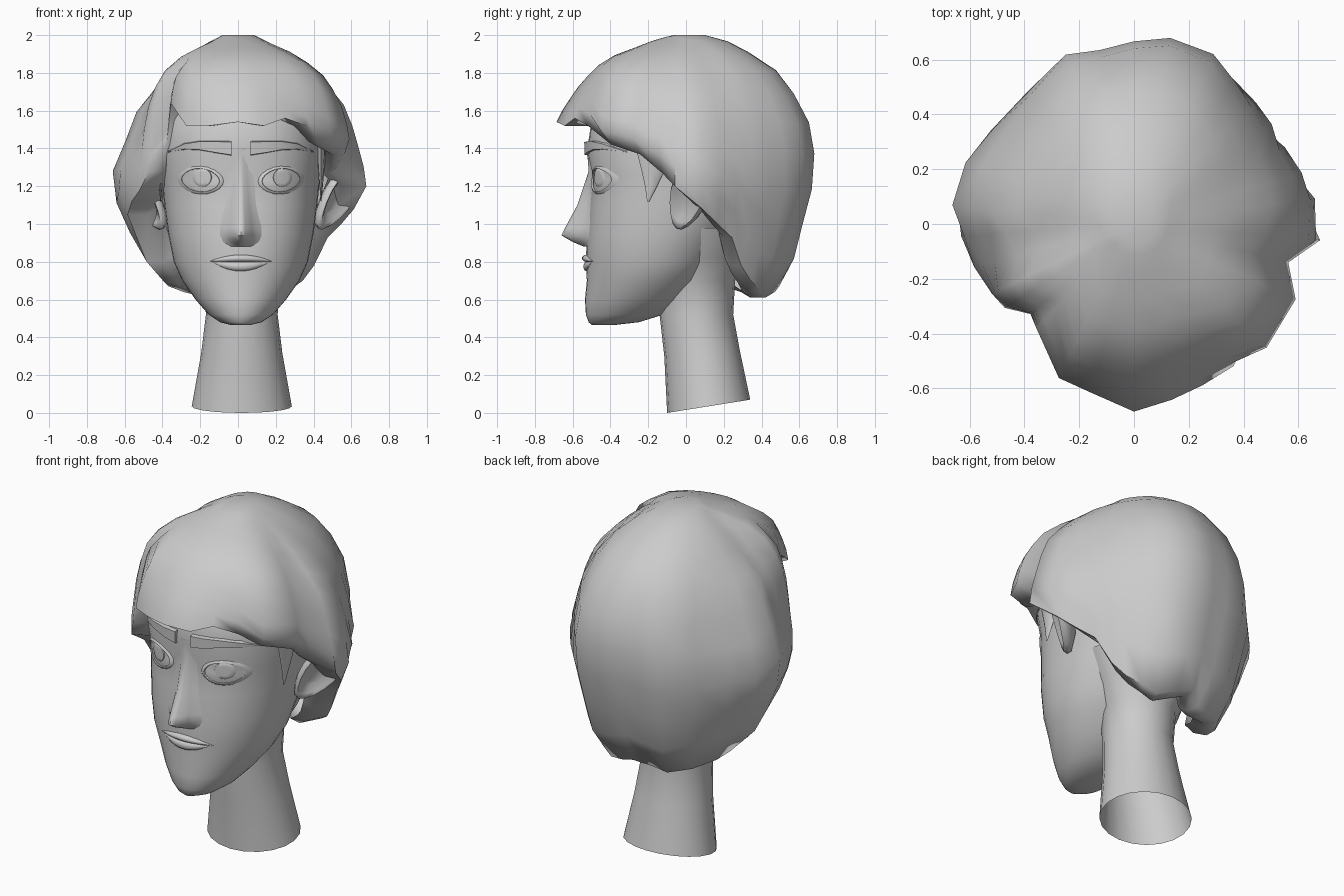
import bpy, math
from mathutils import Matrix, Vector

if "Cube" in bpy.data.objects:
    bpy.data.objects.remove(bpy.data.objects["Cube"])

grey = bpy.data.materials.new("plain grey")
grey.diffuse_color = (0.6, 0.6, 0.6, 1)
grey.use_nodes = True
grey.node_tree.nodes["Principled BSDF"].inputs["Base Color"].default_value = grey.diffuse_color
CX = 0.015  # face midline


def make(name, verts, faces, angle=60):
    me = bpy.data.meshes.new(name)
    me.from_pydata(verts, [], faces)
    me.materials.append(grey)
    ob = bpy.data.objects.new(name, me)
    bpy.context.collection.objects.link(ob)
    bpy.ops.object.select_all(action='DESELECT')
    ob.select_set(True)
    bpy.context.view_layer.objects.active = ob
    bpy.ops.object.mode_set(mode='EDIT')
    bpy.ops.mesh.select_all(action='SELECT')
    bpy.ops.mesh.normals_make_consistent(inside=False)
    bpy.ops.object.mode_set(mode='OBJECT')
    bpy.ops.object.shade_smooth_by_angle(angle=math.radians(angle))
    return ob


def loft(name, rings, closed=True, cap_start=False, cap_end=False, angle=60):
    n = len(rings[0])
    verts = [v for r in rings for v in r]
    faces = [(i * n + j, i * n + (j + 1) % n, (i + 1) * n + (j + 1) % n, (i + 1) * n + j)
             for i in range(len(rings) - 1) for j in range(n if closed else n - 1)]
    if cap_start:
        faces.append(tuple(range(n)))
    if cap_end:
        faces.append(tuple(range(len(verts) - n, len(verts))))
    return make(name, verts, faces, angle)


def lerp(table, z):
    """Interpolate rows of (key, values...) with ascending keys."""
    if z <= table[0][0]:
        return table[0][1:]
    for a, b in zip(table, table[1:]):
        if z <= b[0]:
            t = (z - a[0]) / (b[0] - a[0])
            return [p + (q - p) * t for p, q in zip(a[1:], b[1:])]
    return table[-1][1:]


# Head: height, half width, front, back, squareness
HEAD = [(.465, .05, -.50, -.38, 2), (.48, .11, -.515, -.25, 2), (.52, .17, -.53, -.12, 2),
        (.60, .24, -.535, 0, 2), (.70, .31, -.525, .10, 2), (.80, .355, -.53, .18, 2.1),
        (.95, .385, -.525, .25, 2.2), (1.1, .405, -.51, .35, 2.3), (1.25, .42, -.495, .40, 2.4),
        (1.38, .43, -.525, .45, 2.4), (1.55, .42, -.50, .45, 2.3), (1.75, .30, -.38, .35, 2)]


def mid_y(f, b):
    return max(f + .08, min(-.05, (f + b) / 2))


def face_y(x, z):
    hw, f, b, p = lerp(HEAD, z)
    c = mid_y(f, b)
    u = min(1, abs(x - CX) / hw)
    return c + (f - c) * (1 - u ** p) ** (1 / p)


def head_ring(z, n=40):
    hw, f, b, p = lerp(HEAD, z)
    c = mid_y(f, b)
    ring = []
    for i in range(n):
        a = 2 * math.pi * i / n
        co, si = math.cos(a), math.sin(a)
        x = math.copysign(abs(co) ** (2 / p), co) * hw
        y = math.copysign(abs(si) ** (2 / p), si)
        ring.append((CX + x, c + y * (b - c if y > 0 else c - f), z))
    return ring


loft("head", [head_ring(r[0]) for r in HEAD], cap_start=True, cap_end=True)

# Neck: centre y, height, x radius, y radius, rear lift
NECK = [(.12, 0, .265, .22, .07), (.085, .3, .215, .20, .03), (.055, .52, .19, .195, 0),
        (.06, .7, .20, .20, 0), (.08, .82, .27, .23, 0), (.09, .98, .34, .27, 0)]
loft("neck", [[(.02 + rx * math.cos(a), cy + ry * math.sin(a), z + lift * (1 + math.sin(a)) / 2)
               for a in [math.tau * i / 20 for i in range(20)]] for cy, z, rx, ry, lift in NECK])

# Nose: height, half width, ridge y
NOSE = [(1.40, .07, -.525), (1.28, .06, -.515), (1.1, .09, -.575), (.98, .115, -.64),
        (.94, .115, -.66), (.905, .10, -.60), (.88, .07, -.54)]
BELL = [(-1, 0), (-.75, .14), (-.5, .38), (-.2, .88), (0, 1), (.2, .88), (.5, .38), (.75, .14), (1, 0)]
loft("nose", [[(CX + u * w, (face_y(CX + u * w, z) + .004) * (1 - h) + y * h, z) for u, h in BELL]
              for z, w, y in NOSE], closed=False)


# Lips: tapered strips that follow the face
def lip(name, half, z0, height, depth):
    rings = []
    for i in range(13):
        u = -1 + i / 6
        x, s = CX + u * half, max(.02, 1 - u * u)
        rings.append([(x, face_y(x, z0) + .006 - depth * s * max(0, math.sin(a)) + .01 * min(0, math.sin(a)),
                       z0 + (.802 - z0) * u * u + height * s * math.cos(a))
                      for a in [math.tau * k / 10 for k in range(10)]])
    loft(name, rings, cap_start=True, cap_end=True)


lip("upper_lip", .17, .818, .02, .028)
lip("lower_lip", .16, .775, .026, .022)

for s, side in ((-1, "left"), (1, "right")):
    ex, ez = CX + s * .213, 1.232

    # Eye opening, lid rim and iris
    def almond(k, out, n=20):
        pts = []
        for i in range(n):
            a = math.tau * i / n
            x = ex + s * .105 * k * math.cos(a)
            z = ez + .064 * k * math.sin(a) * (.8 + .2 * abs(math.sin(a))) + .006 * math.cos(a)
            pts.append((x, face_y(x, z) - out, z))
        return pts
    loft(side + "_eyelid", [almond(1.2, -.004), almond(1.06, .010), almond(.97, .011), almond(.95, .002)])
    loft(side + "_eyeball", [almond(.97, .002), almond(.7, .007), almond(.3, .010), almond(.02, .011)], cap_end=True)
    ix = ex + .008
    loft(side + "_iris", [[(ix + r * math.cos(a), face_y(ix + r * math.cos(a), ez) - o, ez + .014 + r * math.sin(a))
                           for a in [math.tau * k / 16 for k in range(16)]]
                          for r, o in ((.052, .006), (.048, .013), (.03, .014))], cap_end=True)

    # Brow: distance from midline, bottom, top
    rings = []
    for d, lo, hi in ((.05, 1.36, 1.44), (.13, 1.372, 1.442), (.22, 1.388, 1.442), (.30, 1.39, 1.43), (.385, 1.375, 1.39)):
        x = CX + s * d
        fy = face_y(x, 1.4)
        rings.append([(x, fy + .02, lo), (x, fy - .016, lo + .006), (x, fy - .018, hi - .006), (x, fy + .02, hi)])
    loft(side + "_brow", rings, cap_start=True, cap_end=True, angle=40)

    # Ear: tilted flattened oval with a hollow and a narrow lobe
    rot = Matrix.Rotation(s * math.radians(21), 4, 'Y') @ Matrix.Rotation(-s * math.radians(38), 4, 'Z') \
        @ Matrix.Rotation(math.radians(-20), 4, 'X')
    rings = [[Vector((CX + s * .505, .01, 1.135)) + rot @ Vector((s * o, k * .11 * math.cos(a) * (1 + .25 * math.sin(a)),
              k * .195 * math.sin(a)))
              for a in [math.tau * i / 16 for i in range(16)]]
             for k, o in ((.5, -.06), (.95, -.015), (1, .012), (.9, .028), (.75, .02), (.5, -.005))]
    loft(side + "_ear", rings, cap_start=True, cap_end=True)

    # Sideburn: downward spike in front of the ear
    rings = [[(CX + s * (.425 + w * .28 * math.cos(a)), y + w * math.sin(a), z)
              for a in [math.tau * i / 8 for i in range(8)]]
             for z, y, w in ((1.42, -.17, .10), (1.28, -.175, .06), (1.2, -.185, .032), (1.12, -.20, .006))]
    loft(side + "_sideburn", rings, cap_end=True)

# Hair outline: direction in degrees, reach, lower edge height
HAIR = [(-90, .685, 1.54), (-78, .66, 1.52), (-67, .655, 1.56), (-55, .65, 1.52), (-43, .685, 1.42),
        (-25, .69, 1.37), (-14, .61, 1.27), (-5, .69, 1.2), (8, .675, 1.08), (17, .65, 1.0),
        (27, .625, .93), (36, .63, .78), (45, .636, .70), (55, .66, .65), (65, .70, .61), (79, .705, .64),
        (90, .68, .67), (101, .66, .63), (112, .685, .61), (129, .64, .64), (147, .635, .67),
        (160, .66, .69), (174, .69, .80), (184, .65, 1.05), (195, .61, 1.12), (206, .585, 1.18),
        (213, .567, 1.28), (221, .51, 1.42), (227, .55, 1.64), (244, .635, 1.52), (256, .64, 1.52)]
# Vertical swell of the hair: height, share of reach
FRONT = [(1.55, 1), (1.62, .94), (1.75, .81), (1.88, .62), (1.98, .24), (2, .1)]
BACK = [(.6, .6), (.7, .78), (1, .89), (1.28, 1), (1.45, .97), (1.6, .93), (1.8, .74), (1.9, .52), (1.96, .37), (2, .15)]
SIDE = [(.6, .48), (.7, .56), (.8, .70), (1, .87), (1.1, .93), (1.22, 1), (1.5, .89), (1.65, .80), (1.8, .60),
        (1.9, .42), (1.95, .28), (2, .13)]
LEFT = [(1.2, 1), (1.35, .98), (1.5, .93), (1.65, .95), (1.8, .90), (1.95, 1)]


def hair_point(deg, reach, z, k=1, up=0):
    a = math.radians(deg)
    si, co = math.sin(a), math.cos(a)
    w = si ** 2
    f = lerp(BACK if si > 0 else FRONT, z)[0] * w + lerp(SIDE, z)[0] * (1 - w)
    # Fuller corners: whole front, most on the left of the fringe, and lower back
    fade = max(0, min(1, (1.97 - z) / .2 if si < 0 else (1.15 - z) / .2))
    full = .28 if si > 0 else .42 if co > 0 else .62
    f += (1 - f) * full * fade * math.sin(2 * a) ** 2
    if co < 0 and si > -.4:
        f *= 1 - (1 - lerp(LEFT, z)[0]) * min(1, co * co * 2)
    return (reach * f * k * co, reach * f * k * si, z + up)


# Locks part only towards the lower edge; the crown stays even
N = len(HAIR)
EVEN = [sum(HAIR[(i + o) % N][1] for o in range(-4, 5)) / 9 for i in range(N)]
STEPS = (0, .025, .07, .14, .23, .34, .46, .6, .74, .87, 1)
rings = []
for t in STEPS:
    m = min(1, t / .36)
    # The right temple lock tucks in at its tip
    rings.append([hair_point(d, r * m + e * (1 - m), 2 - (2 - zb) * t, .87 if t == 1 and -50 < d < -10 else 1)
                  for (d, r, zb), e in zip(HAIR, EVEN)])
# Underside lip turning in towards the scalp
rings.append([hair_point(d, r, zb, .82, .0) for d, r, zb in HAIR])
rings.append([hair_point(d, r, zb, .70, .04) for d, r, zb in HAIR])
loft("hair", rings, cap_start=True, angle=65)
